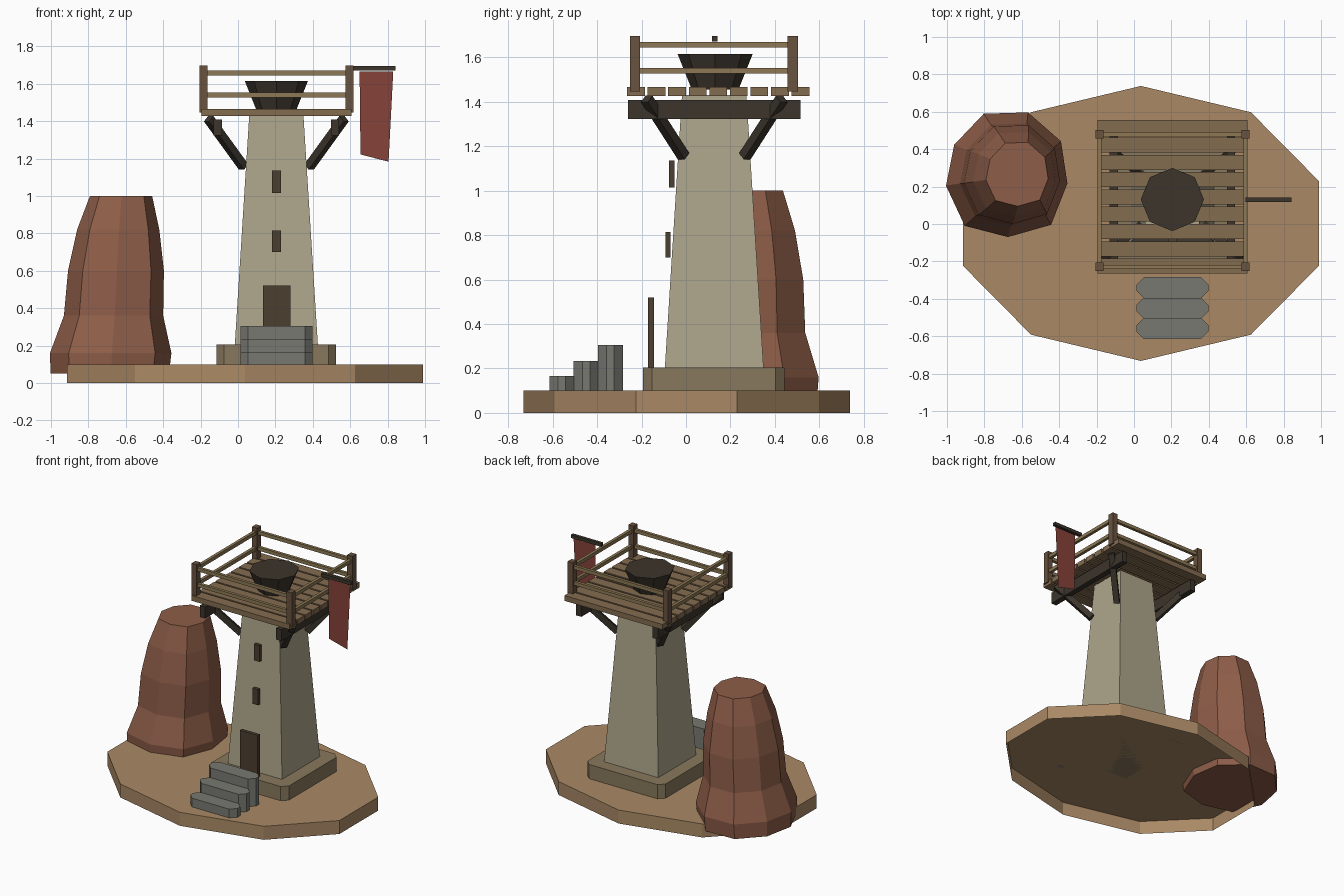
import bpy, bmesh, math
from mathutils import Vector

if "Cube" in bpy.data.objects:
    bpy.data.objects.remove(bpy.data.objects["Cube"])

CX, CY = 0.205, 0.127  # tower axis


def mat(name, r, g, b):
    m = bpy.data.materials.new(name)
    m.diffuse_color = (r, g, b, 1)
    m.use_nodes = True
    m.node_tree.nodes["Principled BSDF"].inputs["Base Color"].default_value = m.diffuse_color
    return m


SAND = mat("sand", 0.40, 0.25, 0.13)
ROCK = mat("red_rock", 0.27, 0.11, 0.065)
PLASTER = mat("plaster", 0.42, 0.38, 0.26)
LEDGE = mat("ledge", 0.25, 0.19, 0.11)
STONE = mat("stone", 0.19, 0.19, 0.17)
PLANK = mat("plank", 0.23, 0.15, 0.08)
POST = mat("post", 0.14, 0.085, 0.05)
RAIL = mat("rail", 0.27, 0.19, 0.09)
DARK = mat("dark_wood", 0.045, 0.035, 0.025)
DOOR = mat("door_wood", 0.07, 0.05, 0.03)
CLOTH = mat("cloth", 0.24, 0.055, 0.04)


def finish(bm, name, material, normals=True):
    if normals:
        bmesh.ops.recalc_face_normals(bm, faces=bm.faces)
    me = bpy.data.meshes.new(name)
    bm.to_mesh(me)
    bm.free()
    me.materials.append(material)
    ob = bpy.data.objects.new(name, me)
    bpy.context.collection.objects.link(ob)
    return ob


def loft(name, rings, material, bottom=True):
    """Join equal-sized rings of points, with a cap at the top and optionally the bottom."""
    bm = bmesh.new()
    vs = [[bm.verts.new(p) for p in ring] for ring in rings]
    n = len(vs[0])
    for a, b in zip(vs, vs[1:]):
        for i in range(n):
            j = (i + 1) % n
            bm.faces.new((a[i], a[j], b[j], b[i]))
    bm.faces.new(vs[-1])
    if bottom:
        bm.faces.new(vs[0][::-1])
    return finish(bm, name, material, bottom)


def ring(cx, cy, z, rx, ry, n, phase=0.0, wobble=None):
    pts = []
    for i in range(n):
        a = math.radians(phase) + math.tau * i / n
        k = wobble[i] if wobble else 1
        pts.append((cx + rx * k * math.cos(a), cy + ry * k * math.sin(a), z))
    return pts


def rect(hx, hy, z):
    return [(CX + sx * hx, CY + sy * hy, z) for sx, sy in ((-1, -1), (1, -1), (1, 1), (-1, 1))]


def box(name, x0, x1, y0, y1, z0, z1, material, c=0.0):
    """Box from its limits; c cuts the four upright corners."""
    if c:
        o = [(x0 + c, y0), (x1 - c, y0), (x1, y0 + c), (x1, y1 - c),
             (x1 - c, y1), (x0 + c, y1), (x0, y1 - c), (x0, y0 + c)]
    else:
        o = [(x0, y0), (x1, y0), (x1, y1), (x0, y1)]
    return loft(name, [[(x, y, z) for x, y in o] for z in (z0, z1)], material)


def beam(name, a, b, t, material):
    """Square bar between two points."""
    a, b = Vector(a), Vector(b)
    d = (b - a).normalized()
    u = d.cross(Vector((0, 0, 1))).normalized() * t / 2
    v = d.cross(u)
    return loft(name, [[p - u - v, p + u - v, p + u + v, p - u + v] for p in (a, b)], material)


# Ground slab, open underneath
loft("ground_slab", [ring(0.037, 0.003, z, 1.0, 0.735, 10, 18) for z in (0, 0.1)], SAND, False)

# Rock pillar
wob = (1.0, 1.03, 1.06, 1.05, 0.98, 1.01, 1.09, 1.03, 1.10)
rock = [(0.05, 0.32, -0.685), (0.16, 0.328, -0.68), (0.36, 0.268, -0.665),
        (0.60, 0.259, -0.652), (0.82, 0.222, -0.64), (1.0, 0.168, -0.625)]
loft("rock_pillar", [ring(x, 0.268, z, r, r, 9, -9, wob) for z, r, x in rock], ROCK)

# Tower and plinth
box("plinth", CX - 0.32, CX + 0.32, -0.193, 0.443, 0.1, 0.205, LEDGE, 0.04)
loft("tower", [rect(0.222, 0.222, 0.205), rect(0.145, 0.145, 1.43)], PLASTER)

# Door and windows
box("door", 0.135, 0.28, -0.17, -0.144, 0.2, 0.52, DOOR)
box("lower_window", 0.183, 0.229, -0.093, -0.069, 0.70, 0.815, DOOR)
box("upper_window", 0.183, 0.229, -0.076, -0.052, 1.015, 1.135, DOOR)

# Steps
for i, z in enumerate((0.165, 0.233, 0.305)):
    y = -0.615 + 0.109 * i
    box(f"step_{i + 1}", 0.013, 0.398, y, y + 0.113, 0.1, z, STONE, 0.04)

# Platform beams and corner braces
for sx in (-1, 1):
    x = CX + sx * 0.313
    box("platform_beam", x - 0.022, x + 0.022, -0.262, 0.516, 1.323, 1.408, DARK)
    for sy in (-1, 1):
        beam("brace", (CX + sx * 0.175, CY + sy * 0.138, 1.155),
             (CX + sx * 0.362, CY + sy * 0.304, 1.413), 0.042, DARK)

# Platform planks
for i in range(9):
    y = -0.265 + 0.0925 * i
    box(f"plank_{i + 1}", -0.195, 0.608, y, y + 0.08, 1.427, 1.466, PLANK)

# Railing
X, Y = (-0.184, 0.596), (-0.229, 0.48)
for x in X:
    for y in Y:
        box("rail_post", x - 0.021, x + 0.021, y - 0.023, y + 0.023, 1.447, 1.697, POST)
for z in (1.54, 1.657):
    for y in Y:
        box("rail_along_x", X[0], X[1], y - 0.011, y + 0.011, z - 0.013, z + 0.013, RAIL)
    for x in X:
        box("rail_along_y", x - 0.011, x + 0.011, Y[0], Y[1], z - 0.013, z + 0.013, RAIL)

# Fire bowl
loft("fire_bowl", [ring(CX, CY + 0.004, z, r, r, 8) for z, r in ((1.455, 0.105), (1.615, 0.169))], DARK)

# Banner pole and hanging cloth
box("banner_pole", 0.596, 0.843, 0.118, 0.142, 1.672, 1.696, DARK)
bm = bmesh.new()
bm.faces.new([bm.verts.new((x, 0.13, z)) for x, z in
              ((0.655, 1.222), (0.805, 1.183), (0.83, 1.665), (0.65, 1.665))])
finish(bm, "banner", CLOTH, False)
